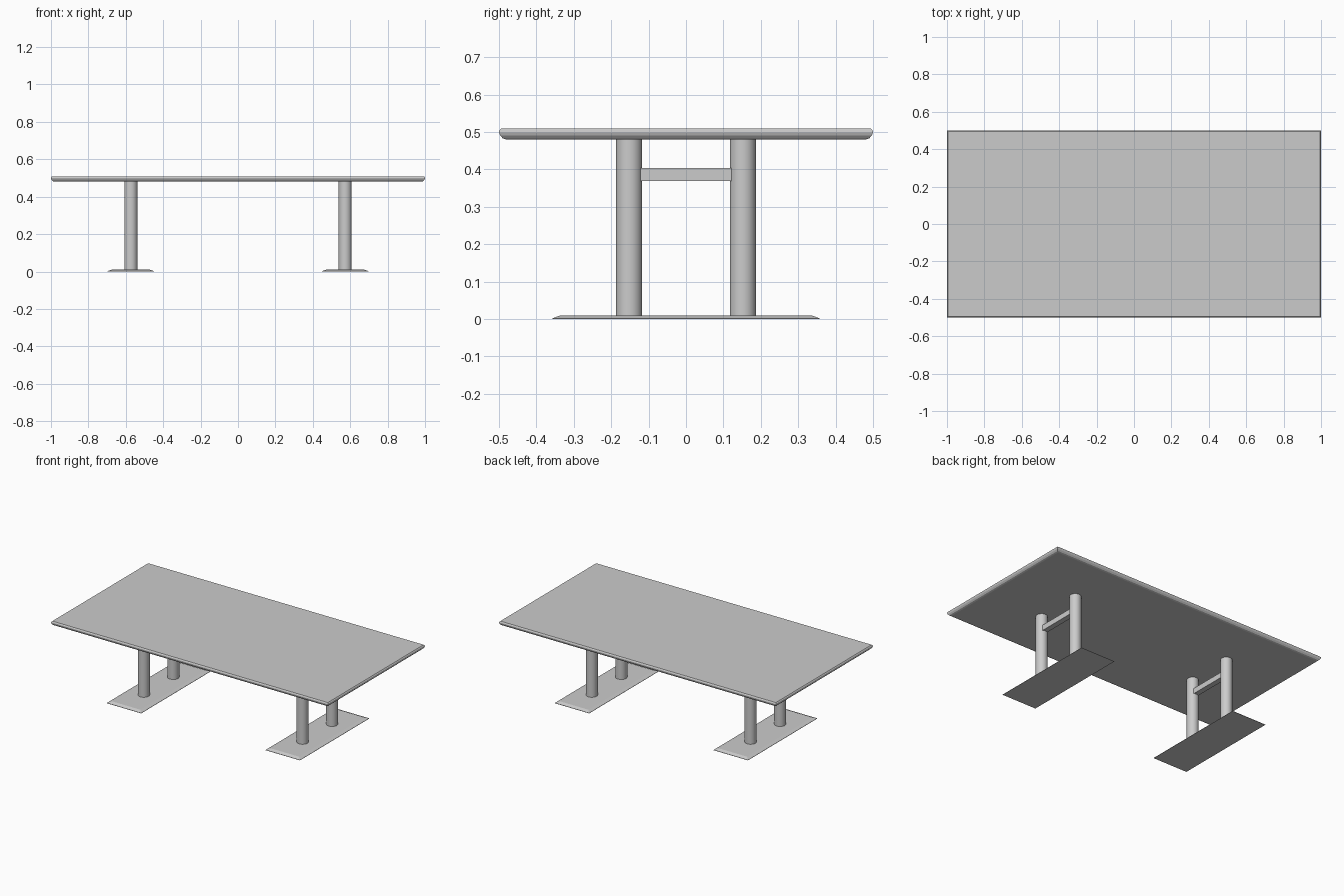
import bpy, bmesh

if "Cube" in bpy.data.objects:
    bpy.data.objects.remove(bpy.data.objects["Cube"])


def slab(name, cx, hx, hy, profile):
    """Rectangular slab lofted from (inset, z) rings, bottom to top."""
    bm = bmesh.new()
    rings = []
    for inset, z in profile:
        x, y = hx - inset, hy - inset
        rings.append([bm.verts.new((cx + sx * x, sy * y, z))
                      for sx, sy in ((-1, -1), (1, -1), (1, 1), (-1, 1))])
    for a, b in zip(rings, rings[1:]):
        for i in range(4):
            j = (i + 1) % 4
            bm.faces.new((a[i], a[j], b[j], b[i]))
    bm.faces.new(rings[0][::-1])
    bm.faces.new(rings[-1])
    mesh = bpy.data.meshes.new(name)
    bm.to_mesh(mesh)
    bm.free()
    obj = bpy.data.objects.new(name, mesh)
    bpy.context.collection.objects.link(obj)
    return obj


def post(name, x, y, z0, z1, radius):
    bpy.ops.mesh.primitive_cylinder_add(vertices=32, radius=radius, depth=z1 - z0,
                                        location=(x, y, (z0 + z1) / 2))
    bpy.context.object.name = name
    bpy.ops.object.shade_smooth_by_angle()


# Table top with a rounded under-edge and a small top chamfer
slab("table_top", 0, 1.0, 0.5,
     [(0.02, 0.48), (0.01, 0.483), (0.003, 0.491), (0, 0.499), (0.001, 0.504), (0.006, 0.509)])

for side, s in (("left", -1), ("right", 1)):
    cx = s * 0.573
    # Bevelled foot plate
    slab(f"{side}_foot_plate", cx, 0.124, 0.357, [(0, 0), (0, 0.002), (0.022, 0.01)])
    # Pair of round posts
    for end, t in (("front", -1), ("back", 1)):
        post(f"{side}_{end}_post", cx, t * 0.152, 0.009, 0.481, 0.035)
    # Crossbar joining the posts
    slab(f"{side}_crossbar", cx, 0.0175, 0.122, [(0, 0.369), (0, 0.404)])
